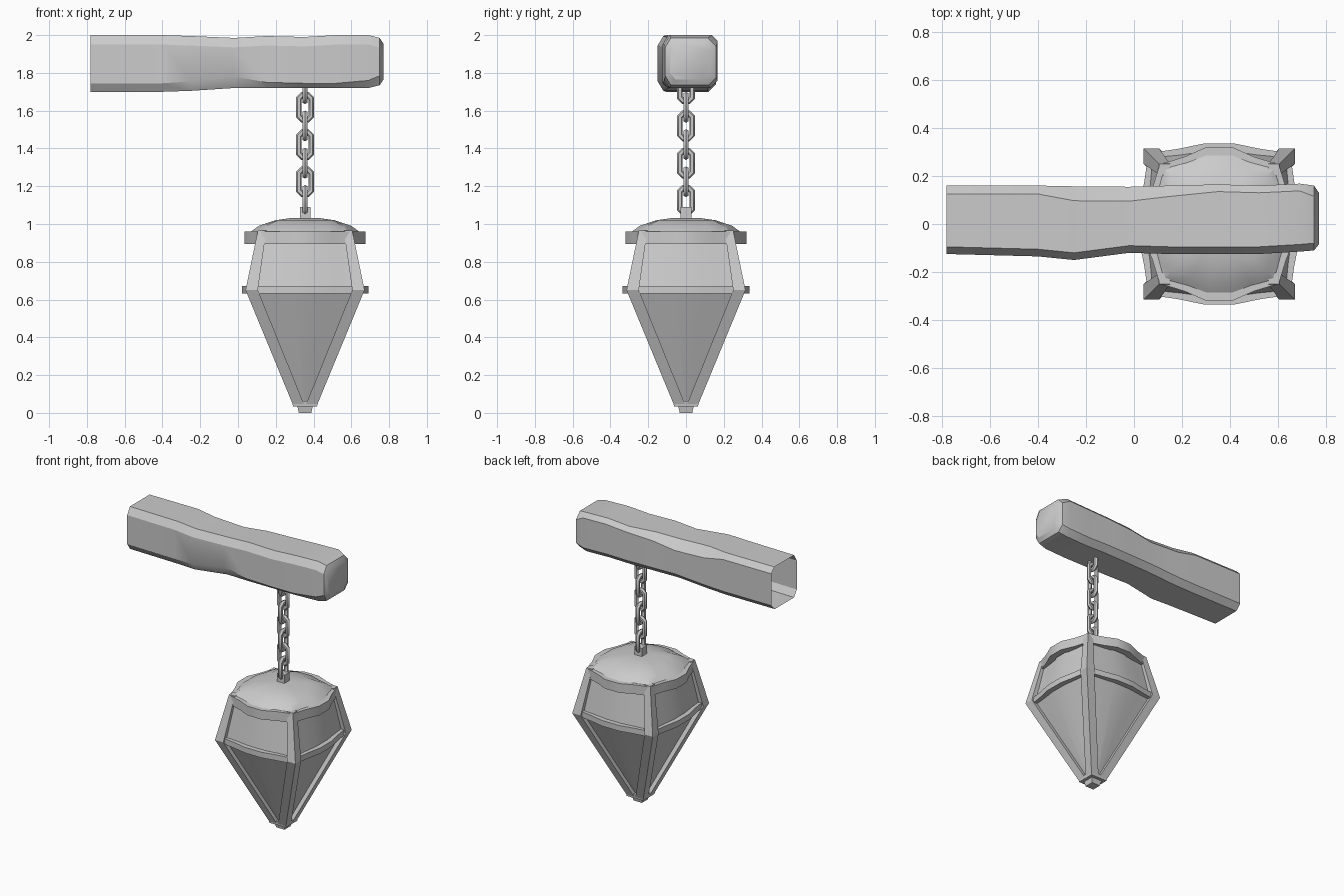
import bpy, bmesh, math
from mathutils import Vector

if "Cube" in bpy.data.objects:
    bpy.data.objects.remove(bpy.data.objects["Cube"])

CX = 0.355  # lantern axis


def finish(name, bm, x=0.0, angle=30):
    bmesh.ops.recalc_face_normals(bm, faces=bm.faces)
    me = bpy.data.meshes.new(name)
    bm.to_mesh(me)
    bm.free()
    ob = bpy.data.objects.new(name, me)
    ob.location.x = x
    bpy.context.collection.objects.link(ob)
    bpy.ops.object.select_all(action='DESELECT')
    ob.select_set(True)
    bpy.context.view_layer.objects.active = ob
    bpy.ops.object.shade_smooth_by_angle(angle=math.radians(angle))
    return ob


def loft(bm, rings, cap_start=True, cap_end=True, closed=False):
    vs = [[bm.verts.new(p) for p in r] for r in rings]
    n = len(vs[0])
    for a, b in zip(vs, vs[1:] + ([vs[0]] if closed else [])):
        for i in range(n):
            j = (i + 1) % n
            bm.faces.new((a[i], a[j], b[j], b[i]))
    if not closed:
        if cap_start:
            bm.faces.new(vs[0])
        if cap_end:
            bm.faces.new(vs[-1])


def bowed_square(h, bow, z):
    """Square ring of half width h whose sides bulge outward by bow."""
    pts = []
    for k in range(4):
        c, s = round(math.cos(k * math.pi / 2)), round(math.sin(k * math.pi / 2))
        for t, w in ((-1, 0), (-0.58, 0.45), (-0.22, 1), (0.22, 1), (0.58, 0.45)):
            x, y = t * h, -(h + bow * w)
            pts.append((c * x - s * y, s * x + c * y, z))
    return pts


def square(h, z):
    return [(-h, -h, z), (h, -h, z), (h, h, z), (-h, h, z)]


# Hewn beam: x, ymin, ymax, zmin, zmax, front-bottom chamfer, top-back chamfer
stations = [
    (-0.78, -0.125, 0.16, 1.70, 2.00, 0.045, 0.035),
    (-0.40, -0.135, 0.16, 1.70, 2.00, 0.045, 0.035),
    (-0.25, -0.150, 0.157, 1.705, 1.995, 0.05, 0.06),
    (-0.02, -0.120, 0.155, 1.72, 1.985, 0.06, 0.06),
    (0.15, -0.125, 0.16, 1.72, 1.995, 0.03, 0.045),
    (0.35, -0.125, 0.165, 1.72, 1.99, 0.025, 0.03),
    (0.52, -0.125, 0.16, 1.72, 2.00, 0.025, 0.03),
    (0.69, -0.115, 0.168, 1.72, 2.00, 0.04, 0.03),
    (0.75, -0.11, 0.16, 1.735, 1.985, 0.05, 0.045),
    (0.77, -0.085, 0.13, 1.765, 1.955, 0.035, 0.035),
]
rings = []
for x, y0, y1, z0, z1, cb, ct in stations:
    rings.append([(x, y0 + 0.03, z0), (x, y1 - 0.04, z0), (x, y1, z0 + 0.04),
                  (x, y1, z1 - ct), (x, y1 - ct, z1), (x, y0 + 0.03, z1),
                  (x, y0, z1 - 0.05), (x, y0, z0 + cb)])
bm = bmesh.new()
loft(bm, rings, cap_start=False)  # wall end is open
finish("beam", bm)

# Chain of alternating links
bm = bmesh.new()
for k in range(7):
    zc = 1.125 + 0.0985 * k
    link = []
    for i in range(8):
        a = math.radians(22.5 + 45 * i)
        ring = []
        for j in range(6):
            b = math.radians(60 * j)
            rad = 0.035 + 0.016 * math.cos(b)
            u, v = rad * math.cos(a), 0.016 * math.sin(b)
            z = zc + rad * math.sin(a) + math.copysign(0.034, math.sin(a))
            ring.append((u, v, z) if k % 2 else (v, u, z))
        link.append(ring)
    loft(bm, link, closed=True)
finish("chain", bm, CX, 50)

# Chain anchor on the lid
bm = bmesh.new()
loft(bm, [square(0.028, 1.02), square(0.028, 1.09)])
finish("chain_anchor", bm, CX)

# Domed lid
bm = bmesh.new()
loft(bm, [bowed_square(0.24, 0.06, 0.95), bowed_square(0.20, 0.045, 0.99),
          bowed_square(0.145, 0.01, 1.02), bowed_square(0.07, 0, 1.032)])
finish("lid", bm, CX)

# Inset panels, bulging a little between the posts
bm = bmesh.new()
loft(bm, [bowed_square(0.232, 0.025, 0.94), bowed_square(0.28, 0.025, 0.65),
          bowed_square(0.035, 0.004, 0.05)])
finish("panels", bm, CX)


# Horizontal bowed bars: top rim and waist
def bar(name, h, bow, z0, z1, depth):
    bm = bmesh.new()
    loft(bm, [bowed_square(h, bow, z0), bowed_square(h, bow, z1),
              bowed_square(h - depth, bow, z1), bowed_square(h - depth, bow, z0)],
         closed=True)
    finish(name, bm, CX)


bar("top_rim", 0.248, 0.072, 0.895, 0.96, 0.045)
bar("waist_bar", 0.295, 0.04, 0.632, 0.672, 0.05)

# Four corner posts with a bend at the waist
bm = bmesh.new()
for sx in (-1, 1):
    for sy in (-1, 1):
        rings = []
        for h, w, z in ((0.25, 0.045, 0.965), (0.315, 0.065, 0.65), (0.065, 0.06, 0.045)):
            g = h - w
            rings.append([(sx * a, sy * b, z) for a, b in ((h, h), (g, h), (g, g), (h, g))])
        loft(bm, rings)
finish("corner_posts", bm, CX)

# Foot cap and tip
bm = bmesh.new()
loft(bm, [square(0.033, 0), square(0.041, 0.035), square(0.064, 0.035), square(0.068, 0.062)])
finish("foot", bm, CX)
